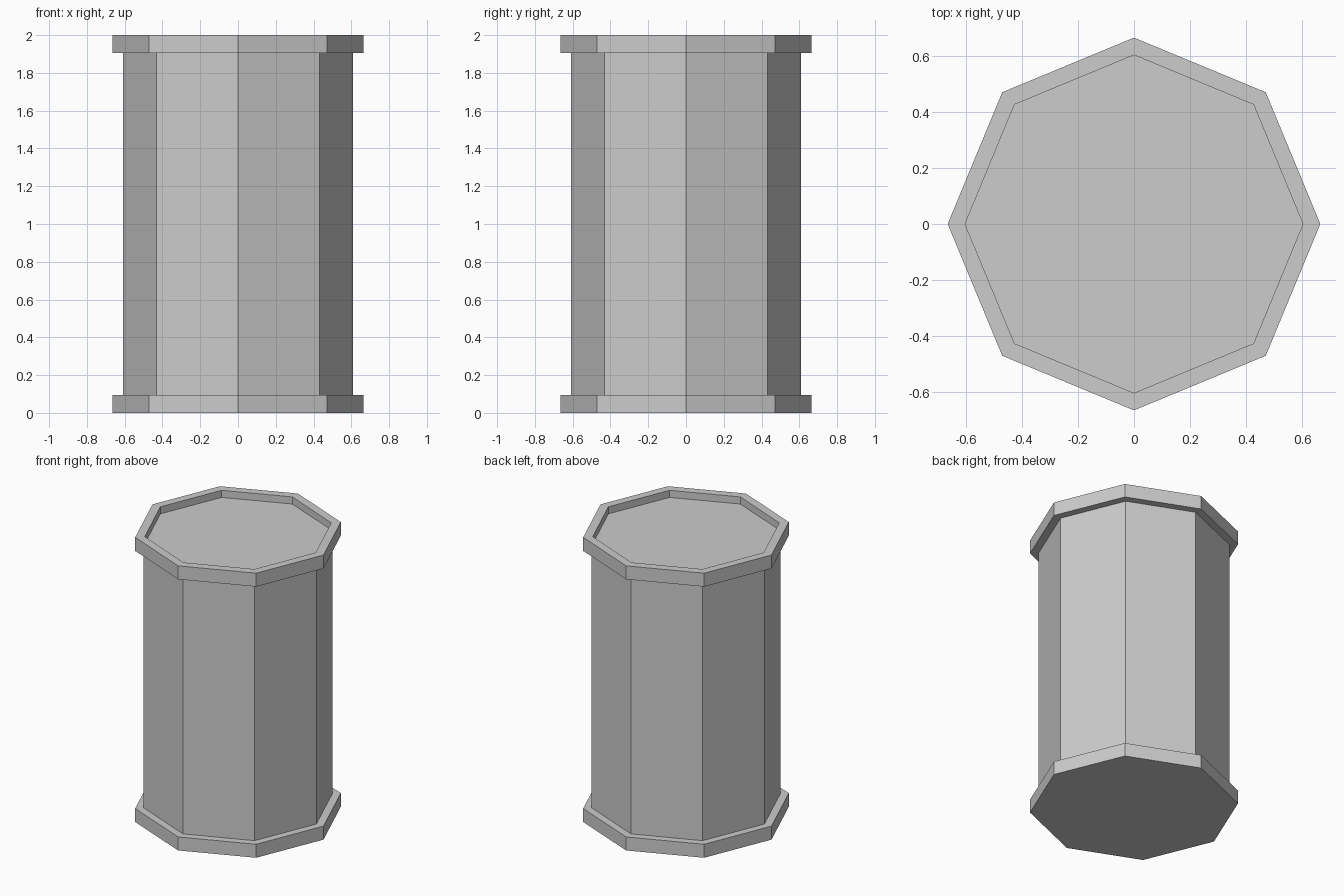
import bpy
import bmesh
from math import cos, sin, tau

cube = bpy.data.objects.get("Cube")
if cube:
    bpy.data.objects.remove(cube, do_unlink=True)

SIDES = 8
BODY_R, RIM_R, RECESS_R = 0.61, 0.665, 0.603
HEIGHT, RIM_H, RECESS = 2.0, 0.095, 0.05

grey = bpy.data.materials.new("plain grey")
grey.use_nodes = True
colour = (0.604, 0.604, 0.604, 1)
grey.diffuse_color = colour
grey.node_tree.nodes["Principled BSDF"].inputs["Base Color"].default_value = colour


def prism(name, profile):
    """Stack octagonal rings of (radius, height), cap both ends, flat shaded."""
    bm = bmesh.new()
    rings = [[bm.verts.new((r * cos(tau * i / SIDES), r * sin(tau * i / SIDES), z))
              for i in range(SIDES)] for r, z in profile]
    for low, high in zip(rings, rings[1:]):
        for i in range(SIDES):
            j = (i + 1) % SIDES
            bm.faces.new((low[i], low[j], high[j], high[i]))
    bm.faces.new(rings[0][::-1])
    bm.faces.new(rings[-1])
    bmesh.ops.recalc_face_normals(bm, faces=bm.faces)
    mesh = bpy.data.meshes.new(name)
    bm.to_mesh(mesh)
    bm.free()
    mesh.materials.append(grey)
    obj = bpy.data.objects.new(name, mesh)
    bpy.context.collection.objects.link(obj)
    return obj


# Base flange
prism("base_rim", [(RIM_R, 0), (RIM_R, RIM_H)])

# Main drum wall
prism("barrel_body", [(BODY_R, RIM_H), (BODY_R, HEIGHT - RIM_H)])

# Top flange with its sunken lid
prism("top_rim_and_lid", [(RIM_R, HEIGHT - RIM_H), (RIM_R, HEIGHT),
                          (RECESS_R, HEIGHT), (RECESS_R, HEIGHT - RECESS)])
